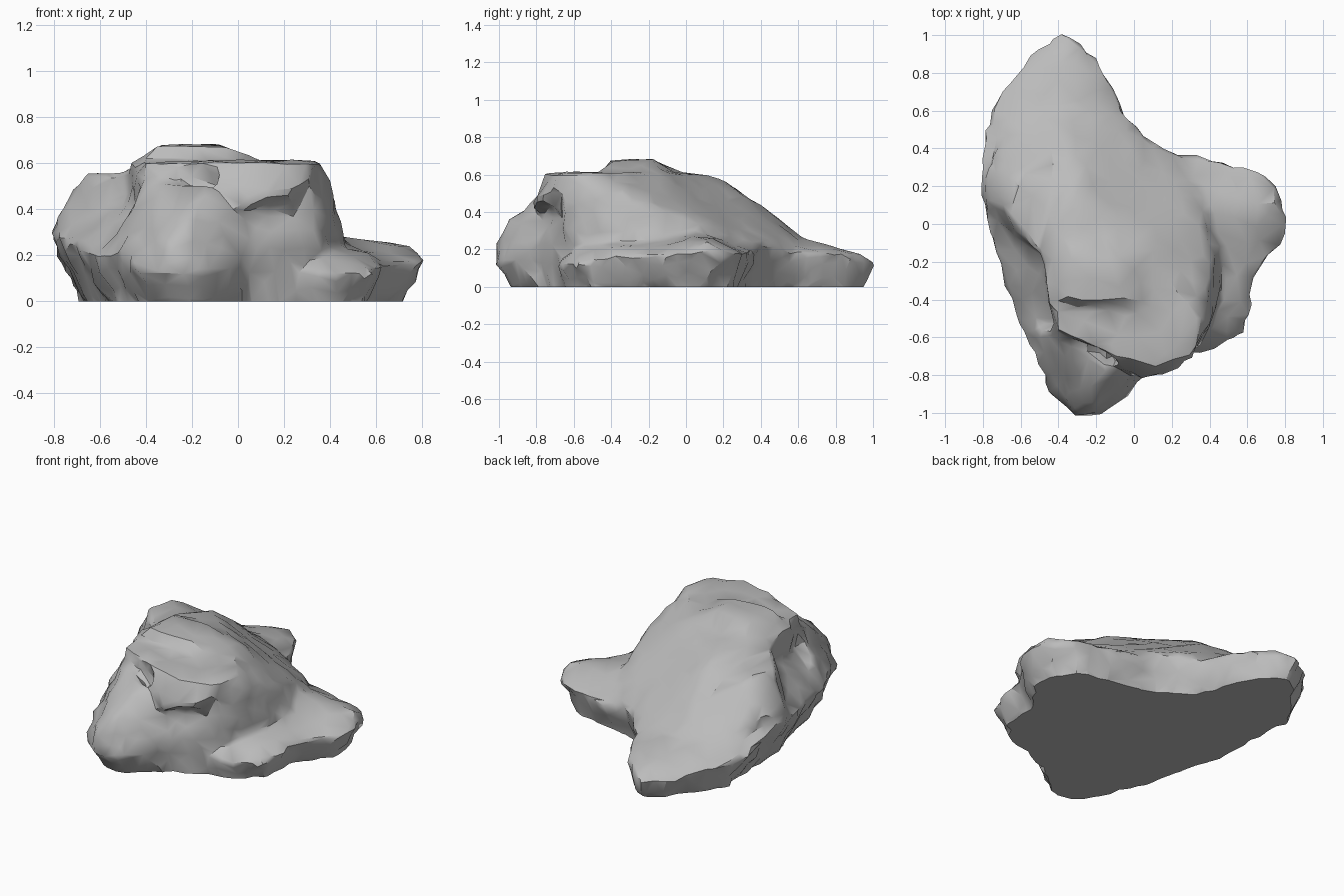
import bpy
import bmesh
import math
from mathutils import Vector, noise

default_cube = bpy.data.objects.get("Cube")
if default_cube:
    bpy.data.objects.remove(default_cube, do_unlink=True)

BURIED = -0.08          # the lobes reach below the ground and are cut flat later
TARGET_TRIANGLES = 2000

rock_mesh = bmesh.new()


def add_lobe(upper, footprint=()):
    """Add one convex chunk of stone from its upper corners and its footprint."""
    corners = [Vector(p) for p in upper]
    corners += [Vector((x, y, BURIED)) for x, y in footprint]
    verts = [rock_mesh.verts.new(c) for c in corners]
    result = bmesh.ops.convex_hull(rock_mesh, input=verts)
    spare = {v for v in result["geom_interior"] + result["geom_unused"]
             if isinstance(v, bmesh.types.BMVert)}
    bmesh.ops.delete(rock_mesh, geom=list(spare), context="VERTS")


# Main mass with the flat summit, sloping down to the back
add_lobe(
    [(-.4, -.57, .6), (-.1, -.7, .61), (.12, -.76, .61), (.31, -.68, .61),
     (.34, -.5, .61), (.39, -.55, .53), (.4, -.27, .48), (.39, -.02, .37),
     (.35, .18, .28), (.22, .36, .22), (.1, .42, .22), (-.1, .56, .24),
     (-.4, .62, .27), (-.6, .57, .26), (-.35, .33, .49), (-.32, .22, .56),
     (-.25, .08, .61), (-.42, .02, .6), (-.47, -.25, .6), (.1, -.15, .6),
     (.36, -.62, .28), (.46, -.35, .22), (.46, -.1, .24)],
    [(-.45, -.3), (-.35, -.5), (0, -.6), (.25, -.55), (.4, -.2), (.36, .2),
     (.1, .33), (-.1, .46), (-.5, .4)])

# Low crown on the summit
add_lobe(
    [(-.36, -.4, .68), (-.06, -.4, .68), (-.08, -.17, .68), (-.32, -.17, .68),
     (-.47, -.44, .57), (.14, -.46, .59), (.13, -.08, .57), (-.43, .02, .58)])

# Left shoulder, a step below the summit
add_lobe(
    [(-.66, .05, .55), (-.62, .22, .55), (-.5, .36, .46), (-.5, -.15, .56),
     (-.79, .3, .37), (-.7, .53, .25), (-.4, .6, .26), (-.35, 0, .55),
     (-.3, .3, .45), (-.78, .1, .36), (-.55, -.15, .2), (-.3, 0, .2)])

# Jutting lip below the front edge of the summit
add_lobe(
    [(-.1, -.76, .52), (.03, -.81, .42), (.14, -.82, .46), (.32, -.7, .53),
     (.12, -.76, .6), (.3, -.68, .6), (-.1, -.71, .6), (0, -.5, .6),
     (.25, -.6, .4), (-.05, -.7, .36)])

# Recessed foot between the nose and the ledge
add_lobe(
    [(-.05, -.8, .35), (.04, -.8, .22), (.14, -.72, .15), (.22, -.7, .12),
     (.08, -.72, .4), (.3, -.65, .28), (-.1, -.5, .4)],
    [(.02, -.76), (.14, -.69), (.24, -.65), (.3, -.4), (-.2, -.5)])

# Overhanging left-hand flank with its lower shelf
add_lobe(
    [(-.82, .26, .31), (-.8, .08, .29), (-.71, -.1, .3), (-.67, -.28, .22),
     (-.62, -.52, .2), (-.77, .56, .18), (-.69, .73, .16), (-.47, -.2, .46),
     (-.4, -.55, .38)],
    [(-.62, .3), (-.62, .05), (-.53, -.3), (-.46, -.53), (-.58, .63), (-.2, 0)])

# Long low tail at the back
add_lobe(
    [(-.36, 1.01, .13), (-.28, .96, .17), (-.2, .88, .17), (-.18, .74, .18),
     (.03, .46, .2), (-.5, .94, .12), (-.69, .73, .18), (-.77, .56, .2),
     (-.55, .6, .26), (-.3, .62, .26), (-.4, .92, .17), (-.4, .77, .2)],
    [(-.36, .92), (-.23, .83), (-.12, .52), (-.45, .84), (-.64, .55),
     (0, 0), (-.4, 0)])

# Side lobe
add_lobe(
    [(.2, .38, .18), (.33, .28, .19), (.6, .3, .17), (.69, .27, .18),
     (.77, .18, .19), (.82, 0, .18), (.81, -.08, .17), (.6, -.33, .17),
     (.75, .1, .24), (.62, -.05, .24), (.45, .15, .27), (.3, 0, .3)],
    [(.33, .22), (.57, .22), (.67, .05), (.5, -.28), (.2, -.2), (.15, .3)])

# Ledge at the foot of the side cliff
add_lobe(
    [(.63, -.42, .15), (.59, -.57, .13), (.5, -.63, .12), (.3, -.7, .12),
     (.56, -.4, .21), (.5, -.1, .24), (.62, -.2, .19), (.42, -.55, .21),
     (.2, -.55, .25), (.14, -.67, .1)],
    [(.52, -.46), (.34, -.62), (.1, -.64), (.5, -.1), (.1, -.1)])

# Nose at the front, leaning back against the summit
add_lobe(
    [(-.31, -1.01, .13), (-.17, -1.01, .13), (-.28, -1, .25), (-.2, -.94, .36),
     (-.32, -.92, .33), (-.17, -.83, .43), (-.34, -.8, .39), (-.44, -.9, .15),
     (-.51, -.75, .2), (-.6, -.53, .2), (-.05, -.93, .15), (.03, -.82, .2),
     (.08, -.74, .2), (-.41, -.57, .52), (0, -.78, .42), (-.15, -.76, .52)],
    [(-.27, -.87), (-.17, -.87), (0, -.74), (-.38, -.72), (-.45, -.5),
     (.1, -.66)])

mesh = bpy.data.meshes.new("rock")
rock_mesh.to_mesh(mesh)
rock_mesh.free()
rock = bpy.data.objects.new("rock", mesh)
bpy.context.collection.objects.link(rock)


def bake_modifiers(obj):
    """Replace the mesh of an object by its modified mesh."""
    bpy.context.view_layer.update()
    graph = bpy.context.evaluated_depsgraph_get()
    baked = bpy.data.meshes.new_from_object(obj.evaluated_get(graph))
    obj.modifiers.clear()
    obj.data = baked


# Fuse the lobes into one skin and weather the edges
fuse = rock.modifiers.new("fuse", "REMESH")
fuse.mode = "VOXEL"
fuse.voxel_size = 0.025
weather = rock.modifiers.new("weather", "SMOOTH")
weather.factor = 0.5
weather.iterations = 4
bake_modifiers(rock)

# Rough up the surface with broad dents and small chips
normals = [v.normal.copy() for v in rock.data.vertices]
for vert, normal in zip(rock.data.vertices, normals):
    broad = noise.noise(vert.co * 5)
    chips = noise.noise(vert.co * 11 + Vector((5, 2, 8)))
    steep = 1 - 0.6 * max(normal.z, 0)
    vert.co += normal * steep * (0.012 * broad + 0.022 * chips)

# Reduce to coarse facets
facets = rock.modifiers.new("facets", "DECIMATE")
triangles = sum(len(p.vertices) - 2 for p in rock.data.polygons)
facets.ratio = min(1, TARGET_TRIANGLES / triangles)
bake_modifiers(rock)

# Cut the underside flat and close it
bm = bmesh.new()
bm.from_mesh(rock.data)
bmesh.ops.bisect_plane(bm, geom=bm.verts[:] + bm.edges[:] + bm.faces[:],
                       plane_co=(0, 0, 0), plane_no=(0, 0, 1), clear_inner=True)
rim = [e for e in bm.edges if e.is_boundary]
bmesh.ops.holes_fill(bm, edges=rim, sides=0)
bmesh.ops.recalc_face_normals(bm, faces=bm.faces[:])
bm.to_mesh(rock.data)
bm.free()

# Plain grey stone
stone = bpy.data.materials.new("grey stone")
stone.use_nodes = True
grey = (0.5, 0.5, 0.5, 1)
stone.diffuse_color = grey
shader = next(n for n in stone.node_tree.nodes if n.type == "BSDF_PRINCIPLED")
shader.inputs["Base Color"].default_value = grey
shader.inputs["Roughness"].default_value = 0.9
rock.data.materials.clear()
rock.data.materials.append(stone)

# Soft shading with crisp breaks
bpy.ops.object.select_all(action="DESELECT")
rock.select_set(True)
bpy.context.view_layer.objects.active = rock
bpy.ops.object.shade_smooth_by_angle(angle=math.radians(35))
